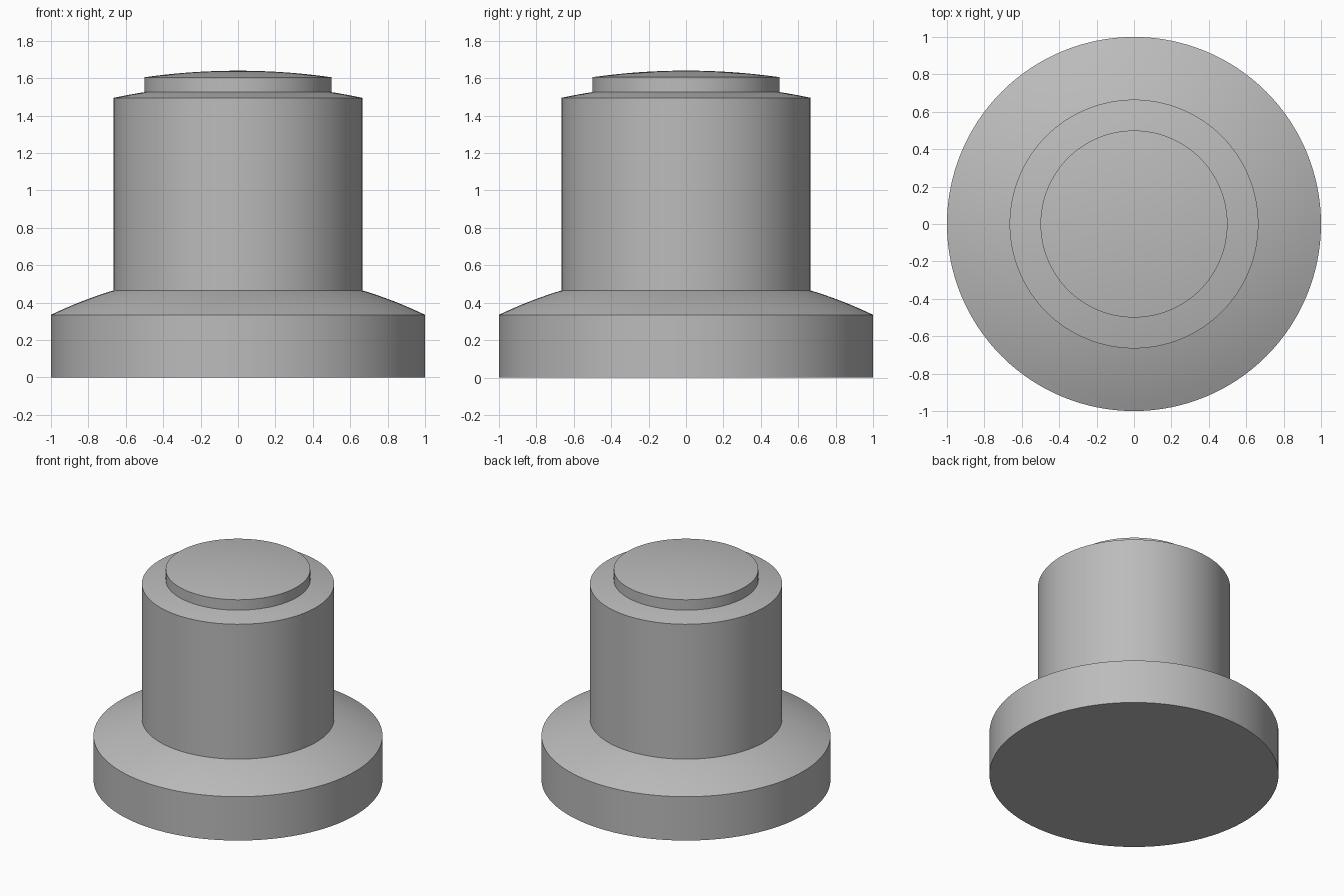
import bpy
import bmesh
from math import sqrt, tau

SEGMENTS = 128

if "Cube" in bpy.data.objects:
    bpy.data.objects.remove(bpy.data.objects["Cube"], do_unlink=True)

grey = bpy.data.materials.new("plain grey")
grey.use_nodes = True
colour = (0.5, 0.5, 0.5, 1.0)
grey.diffuse_color = colour
grey.node_tree.nodes["Principled BSDF"].inputs["Base Color"].default_value = colour


def domed_disc(name, radius, bottom, rim, curve, steps=16):
    """Solid cylinder whose top is a spherical cap of the given curve radius."""
    centre = rim - sqrt(curve ** 2 - radius ** 2)
    profile = [(0, bottom), (radius, bottom)]
    for i in range(steps + 1):
        r = radius * (1 - i / steps)
        profile.append((r, centre + sqrt(curve ** 2 - r ** 2)))

    bm = bmesh.new()
    verts = [bm.verts.new((r, 0, z)) for r, z in profile]
    edges = [bm.edges.new(pair) for pair in zip(verts, verts[1:])]
    bmesh.ops.spin(bm, geom=verts + edges, cent=(0, 0, 0), axis=(0, 0, 1),
                   angle=tau, steps=SEGMENTS, use_merge=True)
    bmesh.ops.remove_doubles(bm, verts=bm.verts, dist=0.0001)
    bmesh.ops.recalc_face_normals(bm, faces=bm.faces)
    mesh = bpy.data.meshes.new(name)
    bm.to_mesh(mesh)
    bm.free()
    mesh.materials.append(grey)

    part = bpy.data.objects.new(name, mesh)
    bpy.context.collection.objects.link(part)
    bpy.ops.object.select_all(action="DESELECT")
    part.select_set(True)
    bpy.context.view_layer.objects.active = part
    bpy.ops.object.shade_smooth_by_angle(angle=0.2)


# Wide foot, tall barrel and small raised cap, each seated in the dome below
domed_disc("base_flange", 1.0, 0.0, 0.335, 2.3)
domed_disc("barrel", 0.665, 0.44, 1.495, 3.2)
domed_disc("top_cap", 0.5, 1.51, 1.605, 3.57)
